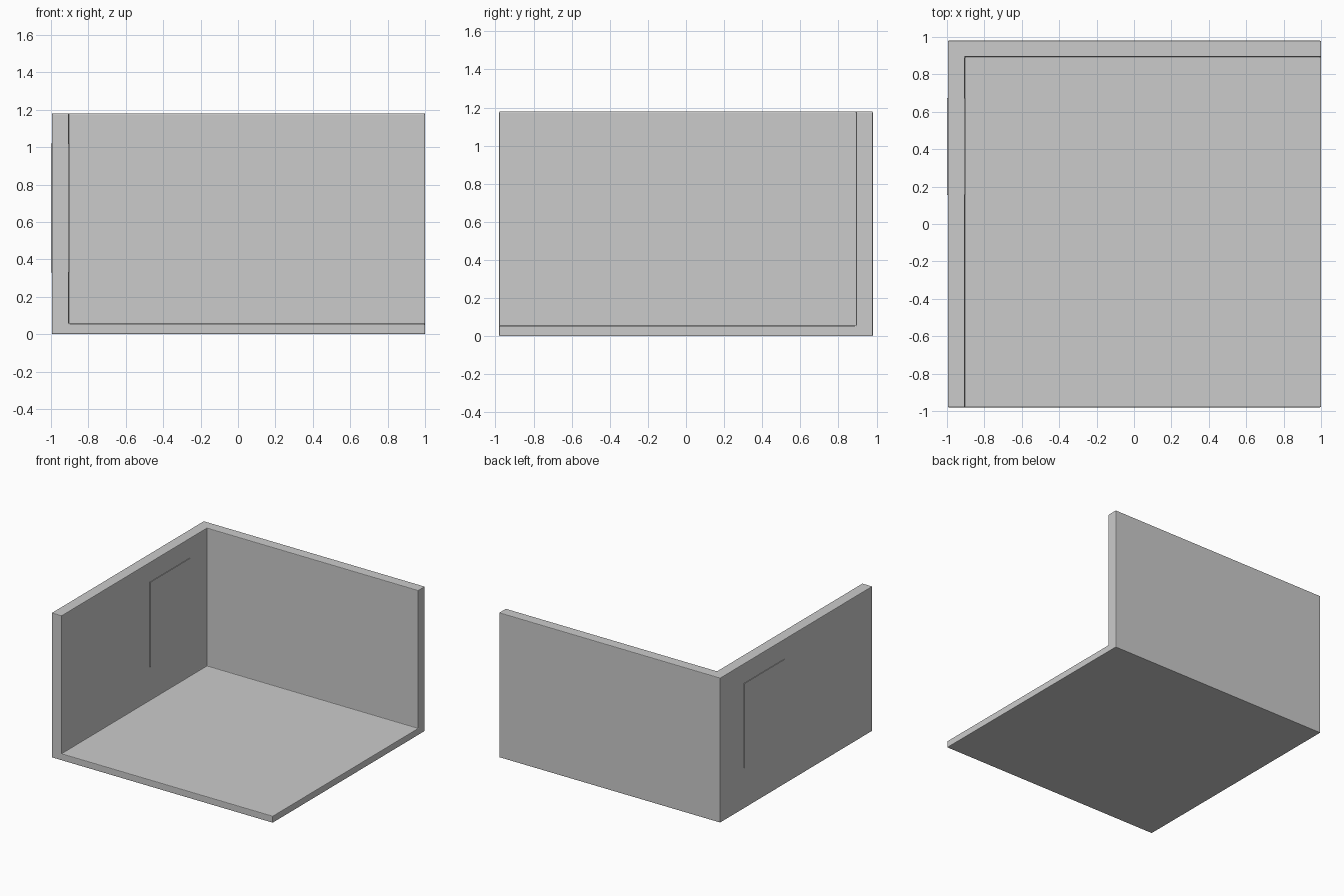
import bpy

if "Cube" in bpy.data.objects:
    bpy.data.objects.remove(bpy.data.objects["Cube"])


def box(name, lo, hi):
    """Axis-aligned box between two corners."""
    bpy.ops.mesh.primitive_cube_add(size=1, location=[(a + b) / 2 for a, b in zip(lo, hi)])
    ob = bpy.context.object
    ob.name = name
    ob.scale = [b - a for a, b in zip(lo, hi)]
    bpy.ops.object.transform_apply(location=True, rotation=False, scale=True)
    return ob


# Open room: floor, left wall and back wall in one piece
room = box("room_shell", (-0.995, -0.98, 0), (1.0, 0.98, 1.18))
cutter = box("room_cutter", (-0.905, -1.5, 0.055), (1.5, 0.893, 1.6))
cutter.hide_render = True
cutter.hide_viewport = True

cut = room.modifiers.new("hollow", 'BOOLEAN')
cut.operation = 'DIFFERENCE'
cut.solver = 'EXACT'
cut.object = cutter

# Fine chamfer on the room edges
bev = room.modifiers.new("edge_bevel", 'BEVEL')
bev.width = 0.005
bev.segments = 2
bev.limit_method = 'ANGLE'

# Window panel standing slightly proud of both wall faces
box("window_panel", (-1.0, 0.155, 0.33), (-0.90, 0.675, 1.02))
